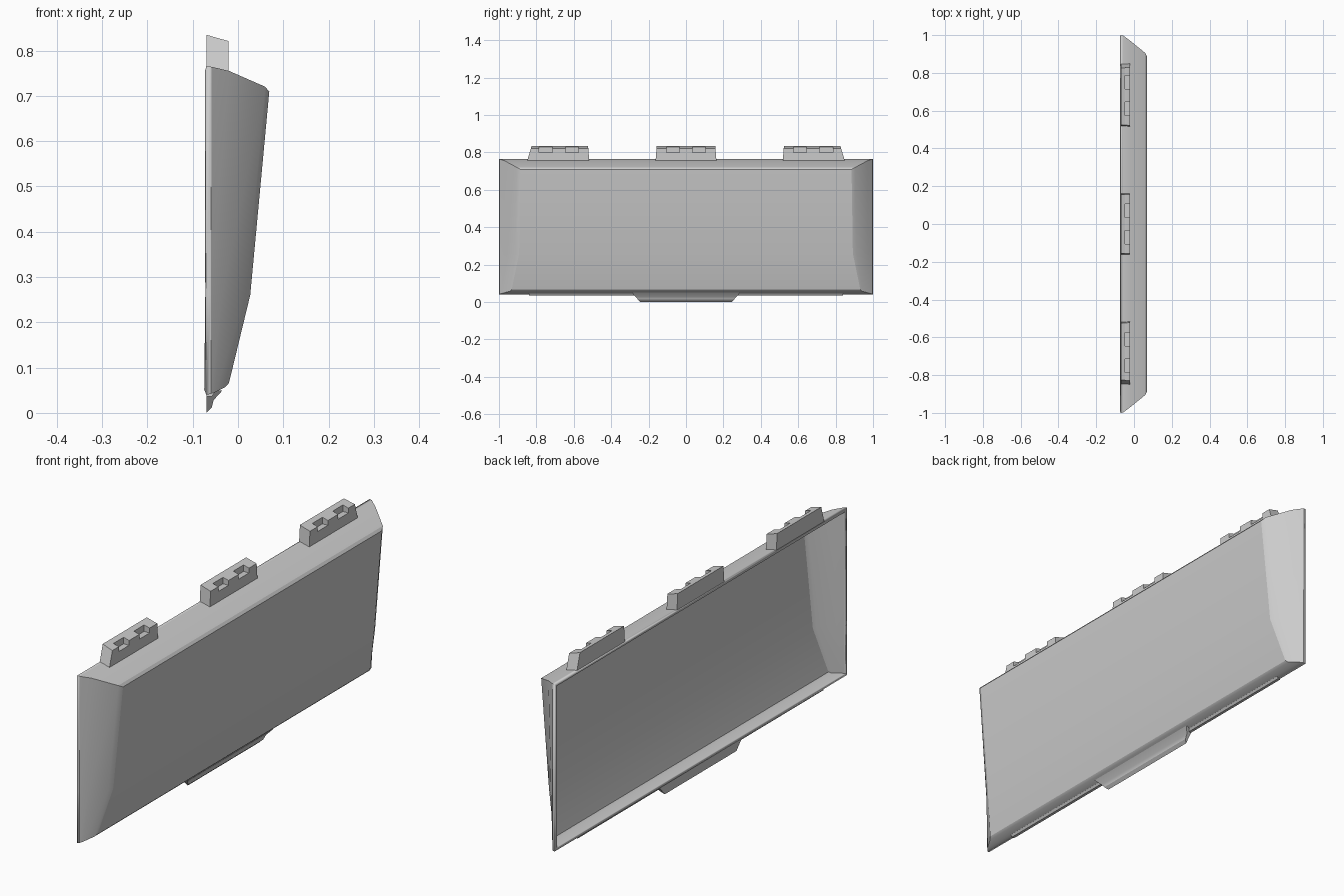
import bpy, bmesh, math

if "Cube" in bpy.data.objects:
    bpy.data.objects.remove(bpy.data.objects["Cube"])


def finish(name, bm, angle=30):
    mesh = bpy.data.meshes.new(name)
    bm.to_mesh(mesh)
    bm.free()
    ob = bpy.data.objects.new(name, mesh)
    bpy.context.collection.objects.link(ob)
    bpy.ops.object.select_all(action='DESELECT')
    ob.select_set(True)
    bpy.context.view_layer.objects.active = ob
    bpy.ops.object.shade_smooth_by_angle(angle=math.radians(angle))
    return ob


def prism(bm, profile, y0, y1, s0=0, s1=0, zb=0):
    """Extrude an x/z profile along y; s0 and s1 slope the two ends with height."""
    a = [bm.verts.new((x, y0 + s0 * (z - zb), z)) for x, z in profile]
    b = [bm.verts.new((x, y1 + s1 * (z - zb), z)) for x, z in profile]
    n = len(profile)
    faces = [bm.faces.new(a), bm.faces.new(b)]
    faces += [bm.faces.new((a[i], a[(i + 1) % n], b[(i + 1) % n], b[i])) for i in range(n)]
    bmesh.ops.recalc_face_normals(bm, faces=faces)


# Domed panel shell: nested rings, each given by top, middle and bottom points
rings = [
    [(-.07, 1, .765), (-.07, 1, .26), (-.07, 1, .04)],
    [(-.058, .998, .764), (-.06, .998, .26), (-.06, .998, .042)],
    [(-.02, .97, .755), (-.035, .973, .26), (-.05, .985, .046)],
    [(.06, .905, .72), (.018, .912, .26), (-.028, .942, .057)],
    [(.069, .885, .709), (.027, .892, .26), (-.02, .932, .066)],
]
bm = bmesh.new()
loops = []
for ring in rings:
    pts = ring + [(x, -y, z) for x, y, z in reversed(ring)]
    loops.append([bm.verts.new(p) for p in pts])
for r0, r1 in zip(loops, loops[1:]):
    for i in range(6):
        j = (i + 1) % 6
        bm.faces.new((r0[i], r0[j], r1[j], r1[i]))
t, m, b, b2, m2, t2 = loops[-1]
front = bm.faces.new((t, t2, m2, m))
bm.faces.new((m, m2, b2, b))
bmesh.ops.recalc_face_normals(bm, faces=bm.faces[:])
front.normal_update()
if front.normal.x < 0:
    bmesh.ops.reverse_faces(bm, faces=bm.faces[:])
shell = finish("panel_shell", bm, 25)
solid = shell.modifiers.new("wall", 'SOLIDIFY')
solid.thickness = .012
solid.offset = -1
solid.use_even_offset = True

# Top clips: stepped body with three raised teeth
body = [(-.07, .752), (-.07, .835), (-.047, .828), (-.047, .80), (-.021, .80), (-.021, .752)]
tooth = [(-.05, .798), (-.05, .828), (-.047, .828), (-.021, .821), (-.021, .798)]
for name, c in (("left", -.68), ("middle", 0), ("right", .68)):
    lo, hi = c - .163, c + .163
    s0, s1 = .08, -.08
    if c < 0:
        lo, s0 = c - .17, .3
    if c > 0:
        hi, s1 = c + .17, -.3
    bm = bmesh.new()
    prism(bm, body, lo, hi, s0, s1, .752)
    prism(bm, tooth, lo, c - .105, s0, 0, .752)
    prism(bm, tooth, c - .035, c + .035)
    prism(bm, tooth, c + .105, hi, 0, s1, .752)
    finish("top_clip_" + name, bm)

# Bottom locating strip
bm = bmesh.new()
prism(bm, [(-.07, .046), (-.07, .036), (-.058, .036), (-.05, .048)], -.84, .84)
finish("bottom_strip", bm)

# Bottom finger tab with flared ends
bm = bmesh.new()
prism(bm, [(-.07, .048), (-.07, 0), (-.058, .012), (-.054, .028), (-.034, .05)],
      -.245, .245, -.9, .9)
finish("bottom_tab", bm)
